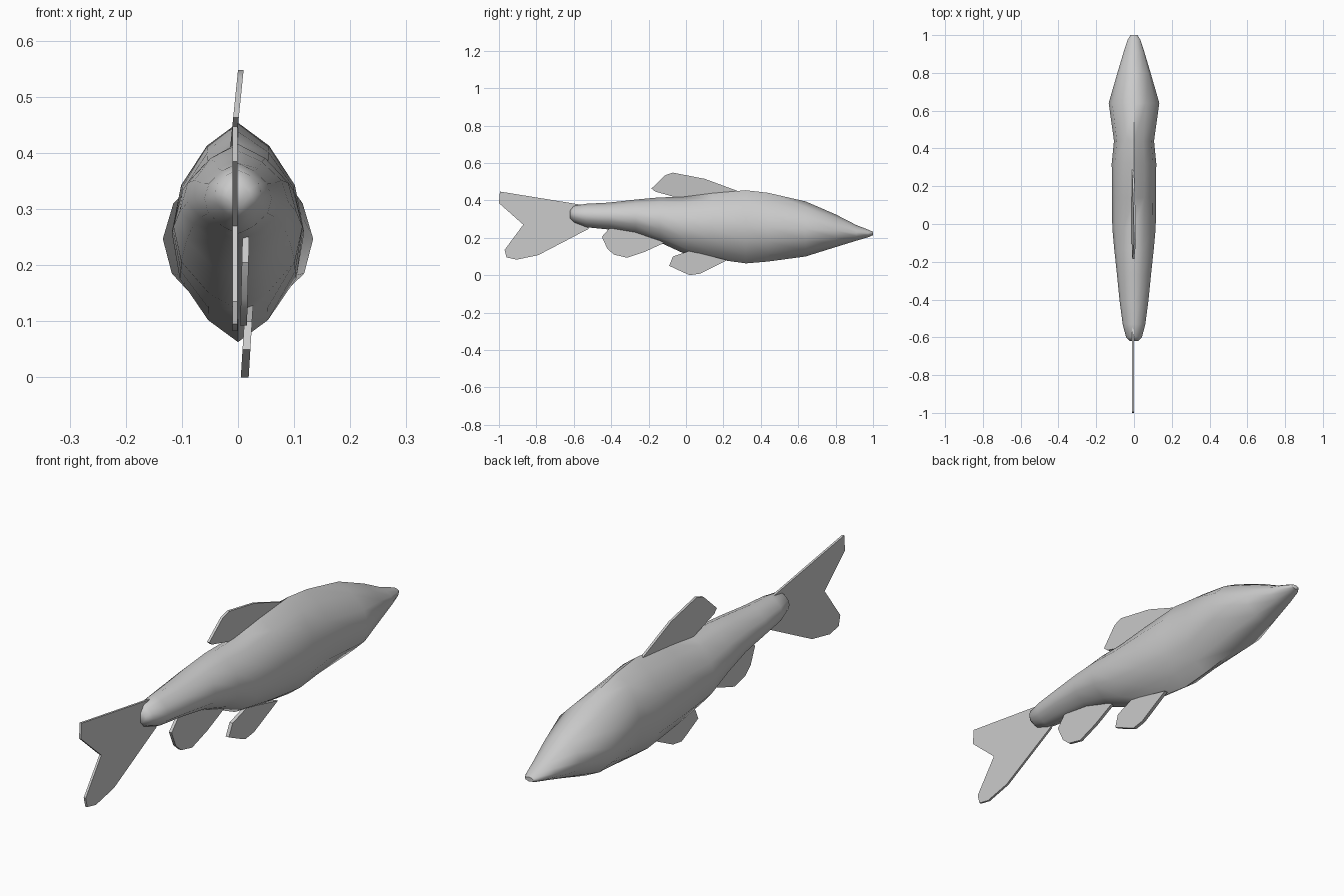
import bpy, bmesh, math

if "Cube" in bpy.data.objects:
    bpy.data.objects.remove(bpy.data.objects["Cube"])


def finish(bm, name, angle):
    bmesh.ops.recalc_face_normals(bm, faces=bm.faces)
    mesh = bpy.data.meshes.new(name)
    bm.to_mesh(mesh)
    bm.free()
    obj = bpy.data.objects.new(name, mesh)
    bpy.context.collection.objects.link(obj)
    bpy.ops.object.select_all(action='DESELECT')
    obj.select_set(True)
    bpy.context.view_layer.objects.active = obj
    bpy.ops.object.shade_smooth_by_angle(angle=math.radians(angle))
    return obj


# Twelve-sided egg-shaped cross-section, right half mirrored to the left
half = [(0, 1), (.47, .79), (.86, .43), (1, 0), (.88, -.42), (.45, -.8), (0, -1)]
section = half + [(-x, z) for x, z in half[-2:0:-1]]

# Body stations from tail to nose: y, top z, bottom z, half width
stations = [
    (-.62, .345, .305, .022), (-.60, .370, .283, .042),
    (-.53, .382, .256, .060), (-.41, .388, .244, .076),
    (-.27, .404, .220, .090), (-.14, .416, .175, .104),
    (-.02, .418, .120, .115), (.14, .438, .088, .116),
    (.32, .454, .063, .118), (.44, .440, .073, .106),
    (.64, .394, .100, .134), (.80, .325, .150, .088),
    (.91, .268, .184, .055), (.975, .243, .203, .034),
    (1.0, .232, .214, .018)]

bm = bmesh.new()
rings = []
for y, top, bottom, w in stations:
    mid, h = (top + bottom) / 2, (top - bottom) / 2
    rings.append([bm.verts.new((x * w, y, mid + z * h)) for x, z in section])
n = len(section)
for a, b in zip(rings, rings[1:]):
    for i in range(n):
        j = (i + 1) % n
        bm.faces.new((a[i], a[j], b[j], b[i]))
bm.faces.new(rings[0])
bm.faces.new(rings[-1])
finish(bm, "fish_body", 60)


# Fin: side outline of (y, z) points, leaning in x from its low to its high edge
def fin(name, outline, x_low, x_high, thickness):
    zs = [z for y, z in outline]
    lo, hi = min(zs), max(zs)
    bm = bmesh.new()
    sides = []
    for s in (-.5, .5):
        sides.append([bm.verts.new((x_low + (x_high - x_low) * (z - lo) / (hi - lo)
                                    + s * thickness, y, z)) for y, z in outline])
    a, b = sides
    for side in sides:
        f = bm.faces.new(side)
        bmesh.ops.triangulate(bm, faces=[f])
    for i in range(len(outline)):
        j = (i + 1) % len(outline)
        bm.faces.new((a[i], a[j], b[j], b[i]))
    return finish(bm, name, 30)


fin("tail_fin", [(-.52, .37), (-.995, .447), (-1, .385), (-.87, .27), (-.97, .135),
                 (-.96, .095), (-.905, .083), (-.79, .107), (-.52, .248)],
    -.005, -.005, .009)
fin("dorsal_fin", [(.29, .445), (.10, .515), (-.07, .548), (-.11, .535),
                   (-.185, .463), (-.165, .447), (-.015, .405), (.22, .40)],
    -.010, .005, .010)
fin("pelvic_fin", [(.22, .08), (.075, .008), (.02, 0), (-.015, .015),
                   (-.09, .05), (-.07, .10), (.02, .13)],
    .012, .020, .014)
fin("anal_fin", [(-.10, .18), (-.22, .125), (-.315, .093), (-.385, .11),
                 (-.42, .14), (-.45, .205), (-.41, .25), (-.28, .245)],
    .010, .014, .012)
